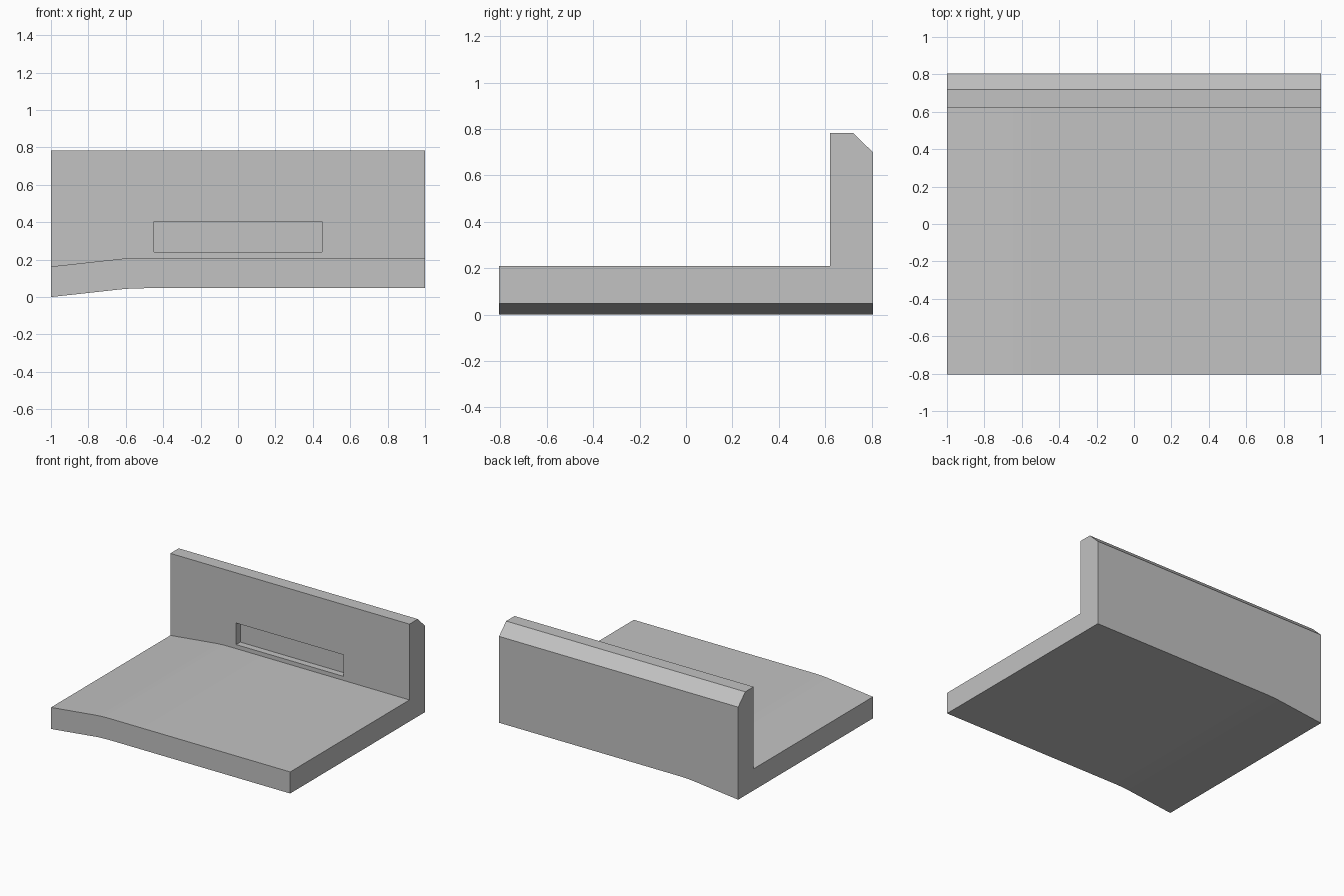
import bpy, bmesh, math

cube = bpy.data.objects.get("Cube")
if cube:
    bpy.data.objects.remove(cube, do_unlink=True)

grey = bpy.data.materials.new("plain grey")
grey.use_nodes = True
colour = (0.54, 0.54, 0.54, 1)
grey.diffuse_color = colour
grey.node_tree.nodes["Principled BSDF"].inputs["Base Color"].default_value = colour


def add_object(name, bm):
    mesh = bpy.data.meshes.new(name)
    bmesh.ops.recalc_face_normals(bm, faces=bm.faces)
    bm.to_mesh(mesh)
    bm.free()
    mesh.materials.append(grey)
    obj = bpy.data.objects.new(name, mesh)
    bpy.context.collection.objects.link(obj)
    return obj


# Height of the underside: a straight ramp, a short easing bend, then flat
SLOPE, FLAT, RAMP_END, BEND_END = 0.11, 0.047, -0.65, -0.5


def underside(x):
    if x >= BEND_END:
        return FLAT
    if x <= RAMP_END:
        return SLOPE * (x + 1)
    t = (BEND_END - x) / (BEND_END - RAMP_END)
    return FLAT - SLOPE * (BEND_END - RAMP_END) / 2 * t * t


# L-shaped section swept along x; the slab bends, the wall top stays level
HALF, WALL, SLAB = 0.805, 0.62, 0.163
bend = [RAMP_END + (BEND_END - RAMP_END) * i / 6 for i in range(7)]
bm = bmesh.new()
rings = []
for x in [-1] + bend + [1]:
    low = underside(x)
    section = [(-HALF, low), (HALF, low), (HALF, 0.7), (0.72, 0.783),
               (WALL, 0.783), (WALL, low + SLAB), (-HALF, low + SLAB)]
    rings.append([bm.verts.new((x, y, z)) for y, z in section])
for a, b in zip(rings, rings[1:]):
    for i in range(len(a)):
        j = (i + 1) % len(a)
        bm.faces.new((a[i], a[j], b[j], b[i]))
bm.faces.new(rings[0])
bm.faces.new(rings[-1])
# Merge the flat wall strips into single faces
bmesh.ops.dissolve_limit(bm, angle_limit=math.radians(0.1),
                         verts=bm.verts, edges=bm.edges)
body = add_object("bent_base_with_back_wall", bm)

# Shallow slot in the front of the wall
bm = bmesh.new()
bmesh.ops.create_cube(bm, size=1)
bmesh.ops.scale(bm, vec=(0.9, 0.1, 0.163), verts=bm.verts)
bmesh.ops.translate(bm, vec=(0, WALL, 0.322), verts=bm.verts)
cutter = add_object("slot_cutter", bm)
cut = body.modifiers.new("slot", "BOOLEAN")
cut.operation = "DIFFERENCE"
cut.solver = "EXACT"
cut.object = cutter

bpy.ops.object.select_all(action="DESELECT")
body.select_set(True)
bpy.context.view_layer.objects.active = body
bpy.ops.object.modifier_apply(modifier=cut.name)
bpy.data.objects.remove(cutter, do_unlink=True)
bpy.ops.object.shade_smooth_by_angle(angle=math.radians(20))
